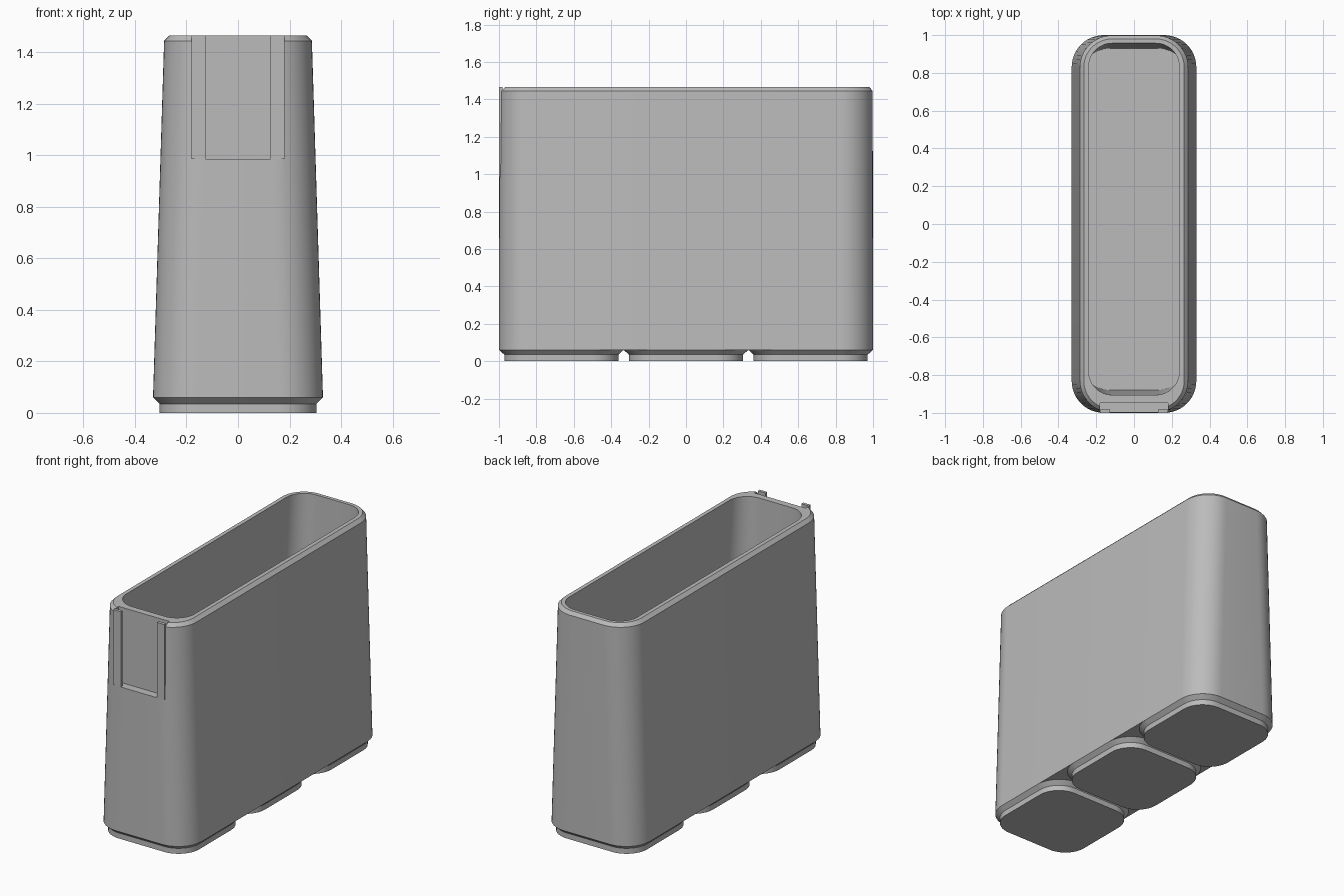
import bpy, bmesh, math

cube = bpy.data.objects.get("Cube")
if cube:
    bpy.data.objects.remove(cube, do_unlink=True)

grey = bpy.data.materials.new("plain grey")
grey.use_nodes = True
grey.diffuse_color = (0.5, 0.5, 0.5, 1)
grey.node_tree.nodes["Principled BSDF"].inputs["Base Color"].default_value = grey.diffuse_color


def ring(bm, z, half_x, y0, y1, r, steps=12):
    """Rounded rectangle of vertices at height z."""
    corners = [(half_x - r, y1 - r), (r - half_x, y1 - r),
               (r - half_x, y0 + r), (half_x - r, y0 + r)]
    verts = []
    for i, (cx, cy) in enumerate(corners):
        for s in range(steps + 1):
            a = math.pi / 2 * (i + s / steps)
            verts.append(bm.verts.new((cx + r * math.cos(a), cy + r * math.sin(a), z)))
    return verts


def make_object(name, bm):
    bmesh.ops.recalc_face_normals(bm, faces=bm.faces)
    mesh = bpy.data.meshes.new(name)
    bm.to_mesh(mesh)
    bm.free()
    mesh.materials.append(grey)
    ob = bpy.data.objects.new(name, mesh)
    bpy.context.collection.objects.link(ob)
    return ob


def loft(name, sections, cap_end=True):
    bm = bmesh.new()
    rings = [ring(bm, *s) for s in sections]
    n = len(rings[0])
    for a, b in zip(rings, rings[1:]):
        for i in range(n):
            j = (i + 1) % n
            bm.faces.new((a[i], a[j], b[j], b[i]))
    bm.faces.new(rings[0])
    if cap_end:
        bm.faces.new(rings[-1])
    return make_object(name, bm)


def box(name, x0, x1, y0, y1, z0, z1):
    bm = bmesh.new()
    bmesh.ops.create_cube(bm, size=1)
    for v in bm.verts:
        v.co = (x1 if v.co.x > 0 else x0, y1 if v.co.y > 0 else y0, z1 if v.co.z > 0 else z0)
    return make_object(name, bm)


def select_only(ob):
    bpy.ops.object.select_all(action='DESELECT')
    ob.select_set(True)
    bpy.context.view_layer.objects.active = ob


TOP, SLOT_Z, SLOT_X = 1.466, 0.985, 0.18

# Tapered bin: outer wall, bevelled rim, then the cavity down to its floor
body = loft("bin_body", [
    (0.06, 0.33, -1.0, 1.0, 0.17),
    (1.445, 0.287, -0.998, 0.998, 0.17),
    (TOP, 0.266, -0.98, 0.98, 0.15),
    (TOP, 0.24, -0.905, 0.957, 0.125),
    (0.11, 0.285, -0.88, 0.93, 0.16),
])

# Label slot cut into the front wall
cutter = box("slot_cutter", -SLOT_X, SLOT_X, -1.1, -0.947, SLOT_Z, 1.6)
cutter.hide_render = True
cut = body.modifiers.new("label_slot", 'BOOLEAN')
cut.operation = 'DIFFERENCE'
cut.solver = 'EXACT'
cut.object = cutter
select_only(body)
bpy.ops.object.modifier_apply(modifier=cut.name)
bpy.data.objects.remove(cutter, do_unlink=True)
select_only(body)
bpy.ops.object.shade_smooth_by_angle(angle=math.radians(20))

# Lips that hold the label at both sides of the slot
for side, name in ((1, "left_label_rail"), (-1, "right_label_rail")):
    xs = sorted((side * 0.127, side * SLOT_X))
    box(name, xs[0], xs[1], -1.0, -0.981, SLOT_Z, TOP)

# Three stepped feet under the bin
for i, name in enumerate(("front_foot", "middle_foot", "back_foot")):
    c = (i - 1) * 2 / 3
    foot = loft(name, [
        (0.0, 0.305, c - 0.305, c + 0.305, 0.145),
        (0.035, 0.305, c - 0.305, c + 0.305, 0.145),
        (0.06, 0.33, c - 0.333, c + 0.333, 0.17),
    ], cap_end=False)
    select_only(foot)
    bpy.ops.object.shade_smooth_by_angle(angle=math.radians(20))
